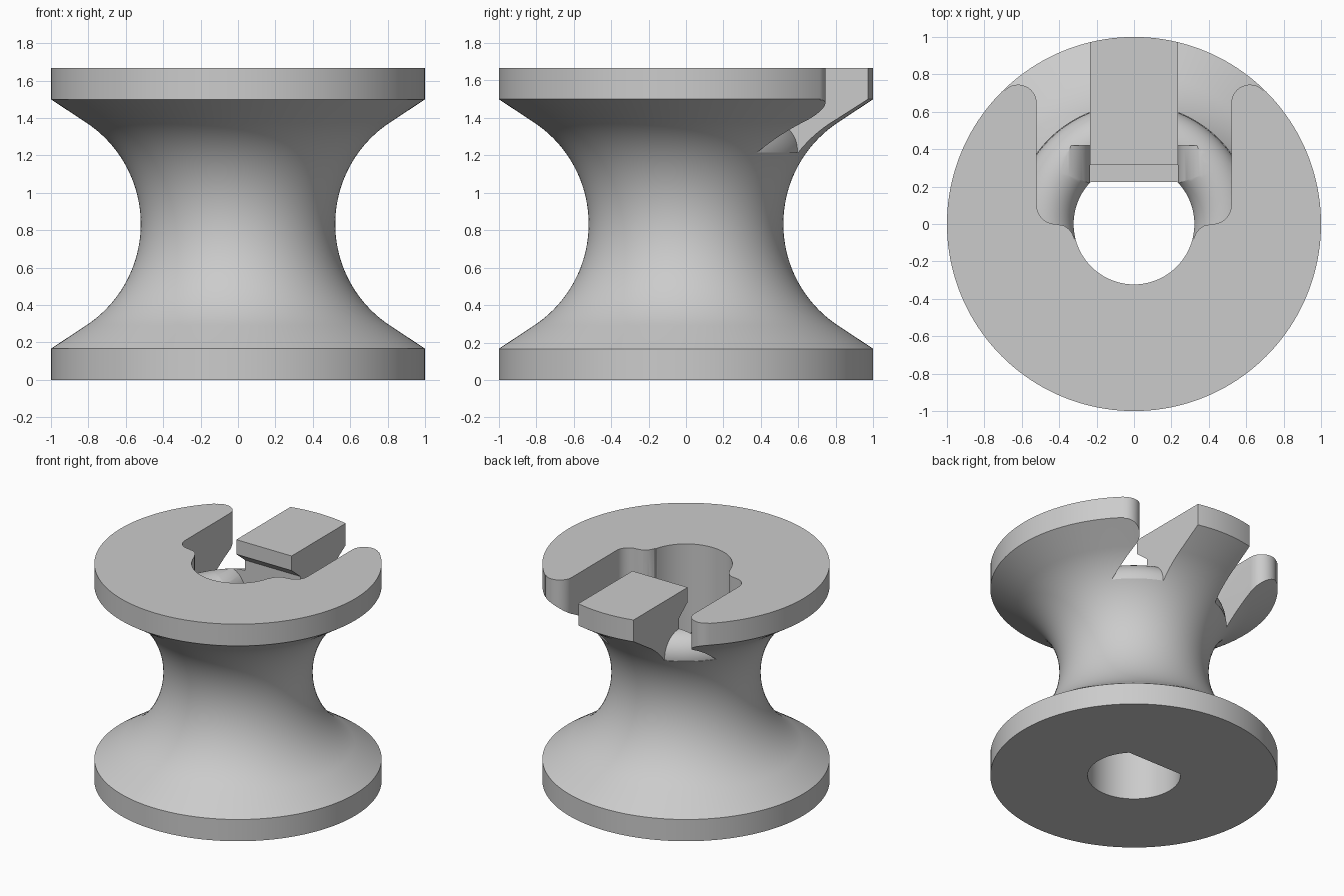
import bpy, bmesh, math
from mathutils import Vector

if "Cube" in bpy.data.objects:
    bpy.data.objects.remove(bpy.data.objects["Cube"])

grey = bpy.data.materials.new("light grey")
grey.diffuse_color = (0.6, 0.6, 0.6, 1)
grey.use_nodes = True
grey.node_tree.nodes["Principled BSDF"].inputs["Base Color"].default_value = grey.diffuse_color


def finish(name, bm):
    bmesh.ops.recalc_face_normals(bm, faces=bm.faces)
    me = bpy.data.meshes.new(name)
    bm.to_mesh(me)
    bm.free()
    ob = bpy.data.objects.new(name, me)
    bpy.context.collection.objects.link(ob)
    me.materials.append(grey)
    return ob


def prism(name, pts, place, depth):
    """Extrude an outline; place maps a 2D point to 3D, depth is the extrusion."""
    bm = bmesh.new()
    f = bm.faces.new([bm.verts.new(place(*p)) for p in pts])
    r = bmesh.ops.extrude_face_region(bm, geom=[f])
    vs = [e for e in r["geom"] if isinstance(e, bmesh.types.BMVert)]
    bmesh.ops.translate(bm, verts=vs, vec=Vector(depth))
    return finish(name, bm)


def lathe(name, pts, n, closed_ring=False):
    """Revolve (radius, z) points round the z axis."""
    bm = bmesh.new()
    rings = [[bm.verts.new((r * math.cos(2 * math.pi * i / n),
                            r * math.sin(2 * math.pi * i / n), z))
              for i in range(n)] for r, z in pts]
    pairs = list(zip(rings, rings[1:]))
    if closed_ring:
        pairs.append((rings[-1], rings[0]))
    else:
        bm.faces.new(rings[0])
        bm.faces.new(rings[-1])
    for a, b in pairs:
        for i in range(n):
            j = (i + 1) % n
            bm.faces.new((a[i], a[j], b[j], b[i]))
    return finish(name, bm)


def arc(cx, cy, r, a0, a1, n):
    return [(cx + r * math.cos(math.radians(a0 + (a1 - a0) * i / n)),
             cy + r * math.sin(math.radians(a0 + (a1 - a0) * i / n)))
            for i in range(n + 1)]


def cut(target, tool):
    m = target.modifiers.new("cut", "BOOLEAN")
    m.operation = "DIFFERENCE"
    m.solver = "EXACT"
    m.object = tool
    bpy.context.view_layer.objects.active = target
    bpy.ops.object.modifier_apply(modifier=m.name)
    bpy.data.objects.remove(tool)


H, MID, W = 1.667, 0.8335, 0.235

# spool body: two flanges joined by a concave waist
waist = arc(1.17, MID, 0.65, 236.6, 123.4, 48)
spool = lathe("spool", [(1, 0), (1, 0.167)] + waist + [(1, 1.5), (1, H)], 160)

# D-shaped bore
half = math.degrees(math.asin(0.225 / 0.323))
bore = arc(0, 0, 0.323, 180 - half, 360 + half, 64)
cut(spool, prism("bore_cutter", bore, lambda x, y: (x, y, -0.1), (0, 0, 2)))

# slots either side of the clip tongue, leaving a rounded rim as their floor
outline = ([(W, 1.2), (W, -0.07), (0.3, -0.085), (0.318, -0.08), (0.328, -0.055),
            (0.345, -0.03), (0.375, -0.008)]
           + arc(0.42, 0.1, 0.1, 270, 360, 10)
           + arc(0.62, 0.645, 0.1, 180, 45, 16)
           + [(0.8, 0.84), (0.8, 1.2)])
for s in (1, -1):
    slot = prism("slot_cutter", outline, lambda x, y: (s * x, y, 1.215), (0, 0, 0.6))
    cut(slot, lathe("rim_round", arc(0.48, 1.23, 0.16, 0, 352.5, 47), 128, True))
    cut(spool, slot)
    # rounded shoulder beside the tongue
    shoulder = arc(0.395, 1.23, 0.16, 180, 90, 14) + [(0.395, 1.45), (W, 1.45)]
    cut(spool, prism("shoulder_cutter", shoulder,
                     lambda x, z: (s * x, 0.1, z), (0, 0.32, 0)))

# pocket in front of the tongue, with the undercut of its hook
pocket = [(0, 0.8), (0.42, 0.8), (0.42, 1.47), (0.315, 1.555), (0.315, 1.8), (0, 1.8)]
cut(spool, prism("pocket_cutter", pocket,
                 lambda y, z: (-W - 0.001, y, z), (2 * W + 0.002, 0, 0)))

# smooth curves, crisp edges
bpy.ops.object.select_all(action="DESELECT")
spool.select_set(True)
bpy.context.view_layer.objects.active = spool
bpy.ops.object.shade_smooth_by_angle(angle=math.radians(30))
